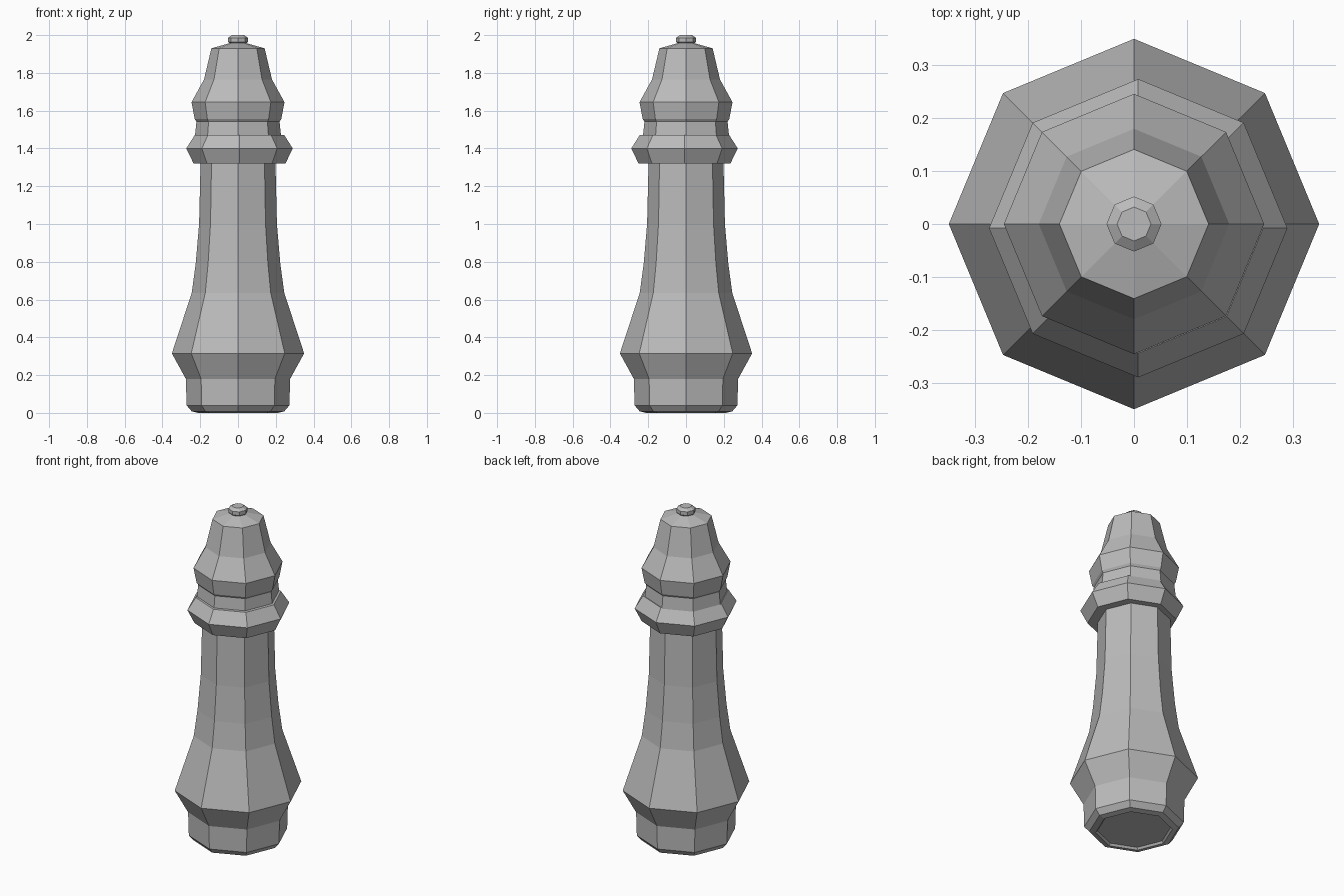
import bpy, bmesh
from math import cos, sin, pi

cube = bpy.data.objects.get("Cube")
if cube:
    bpy.data.objects.remove(cube, do_unlink=True)

SIDES = 8
GREY = (0.5, 0.5, 0.5, 1)

stone = bpy.data.materials.new("plain grey")
stone.use_nodes = True
stone.diffuse_color = GREY
stone.node_tree.nodes["Principled BSDF"].inputs["Base Color"].default_value = GREY


def turned_part(name, profile, dx=0, dy=0):
    """Eight-sided turned solid from (radius, height) pairs, listed bottom to top."""
    bm = bmesh.new()
    rings = []
    for r, z in profile:
        angles = [2 * pi * i / SIDES for i in range(SIDES)]
        rings.append([bm.verts.new((r * cos(a) + dx, r * sin(a) + dy, z)) for a in angles])
    for low, high in zip(rings, rings[1:]):
        for i in range(SIDES):
            j = (i + 1) % SIDES
            bm.faces.new((low[i], low[j], high[j], high[i]))
    bm.faces.new(rings[0][::-1])
    bm.faces.new(rings[-1])
    mesh = bpy.data.meshes.new(name)
    bm.to_mesh(mesh)
    bm.free()
    mesh.materials.append(stone)
    obj = bpy.data.objects.new(name, mesh)
    bpy.context.collection.objects.link(obj)
    return obj


# Foot with a shallow hollow underneath, flaring to the widest ring
turned_part("foot", [(0.2, 0.012), (0.21, 0), (0.245, 0.008), (0.272, 0.04),
                     (0.276, 0.18), (0.35, 0.315)])

# Tapering shaft
turned_part("shaft", [(0.35, 0.315), (0.245, 0.635), (0.224, 0.79),
                      (0.206, 1.0), (0.198, 1.33)])

# Collar, sitting slightly off centre
turned_part("collar", [(0.243, 1.32), (0.282, 1.4), (0.236, 1.472)], 0.008, -0.008)

# Recessed neck
turned_part("neck", [(0.228, 1.465), (0.218, 1.56)])

# Head
turned_part("head", [(0.215, 1.535), (0.229, 1.555), (0.246, 1.645), (0.18, 1.765),
                     (0.141, 1.93), (0.045, 1.957)])

# Small knob on top
turned_part("knob", [(0.038, 1.95), (0.052, 1.964), (0.052, 1.986), (0.032, 2.0)])
